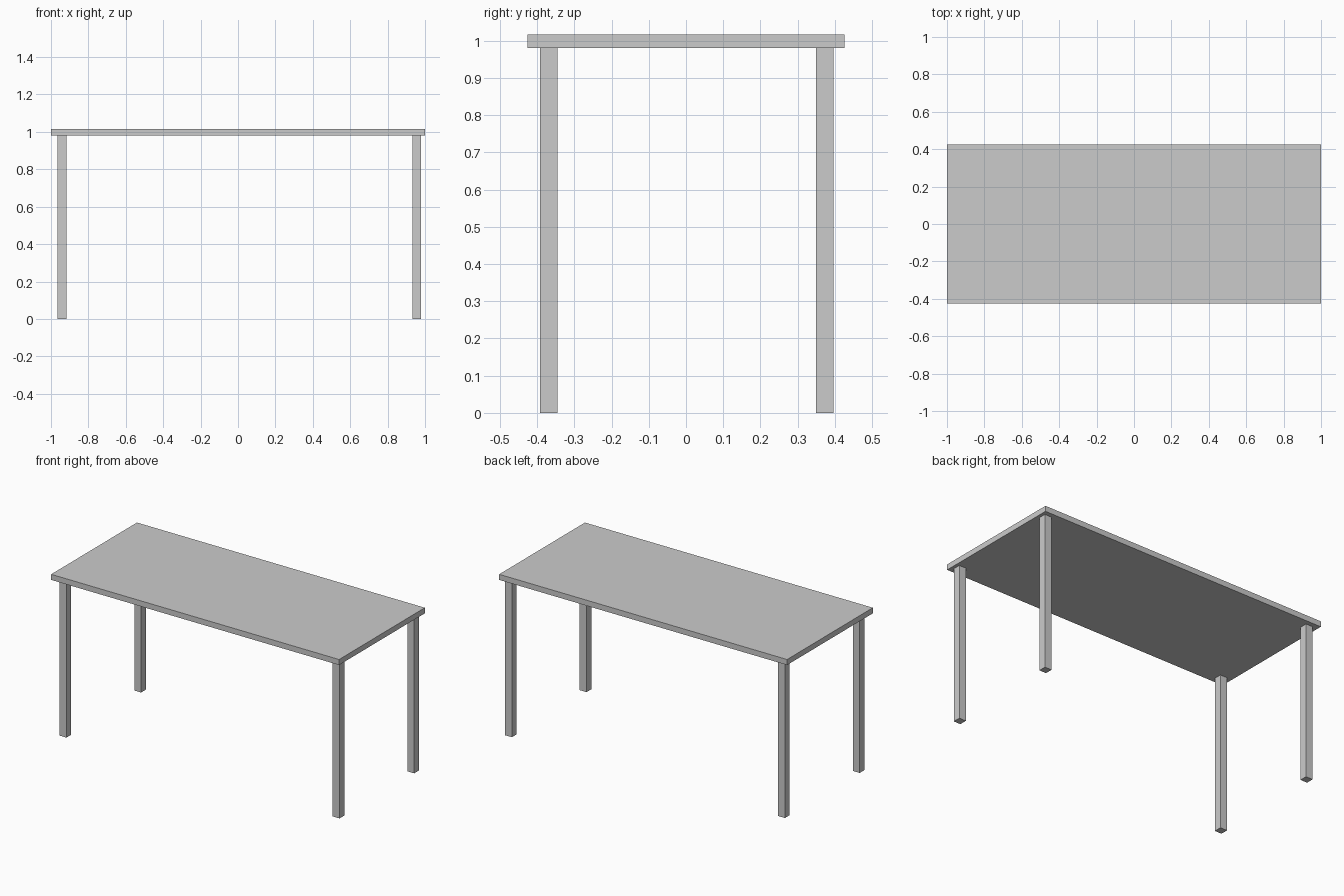
import bpy

if "Cube" in bpy.data.objects:
    bpy.data.objects.remove(bpy.data.objects["Cube"])


def box(name, x, y, z):
    """Axis-aligned box from (min, max) ranges."""
    bpy.ops.mesh.primitive_cube_add(size=1, location=[(a + b) / 2 for a, b in (x, y, z)])
    ob = bpy.context.object
    ob.name = name
    ob.scale = [b - a for a, b in (x, y, z)]
    bpy.ops.object.transform_apply(location=False, rotation=False, scale=True)
    return ob


TOP_BOTTOM = 0.981
LEG = 0.0475

# Table top slab
box("table_top", (-1, 1), (-0.4255, 0.4255), (TOP_BOTTOM, 1.016))

# Four square legs, set slightly off centre under the top
for side, x in (("left", -0.941), ("right", 0.956)):
    for end, y in (("front", -0.3685), ("back", 0.3725)):
        box(f"{end}_{side}_leg", (x - LEG / 2, x + LEG / 2),
            (y - LEG / 2, y + LEG / 2), (0, TOP_BOTTOM))
